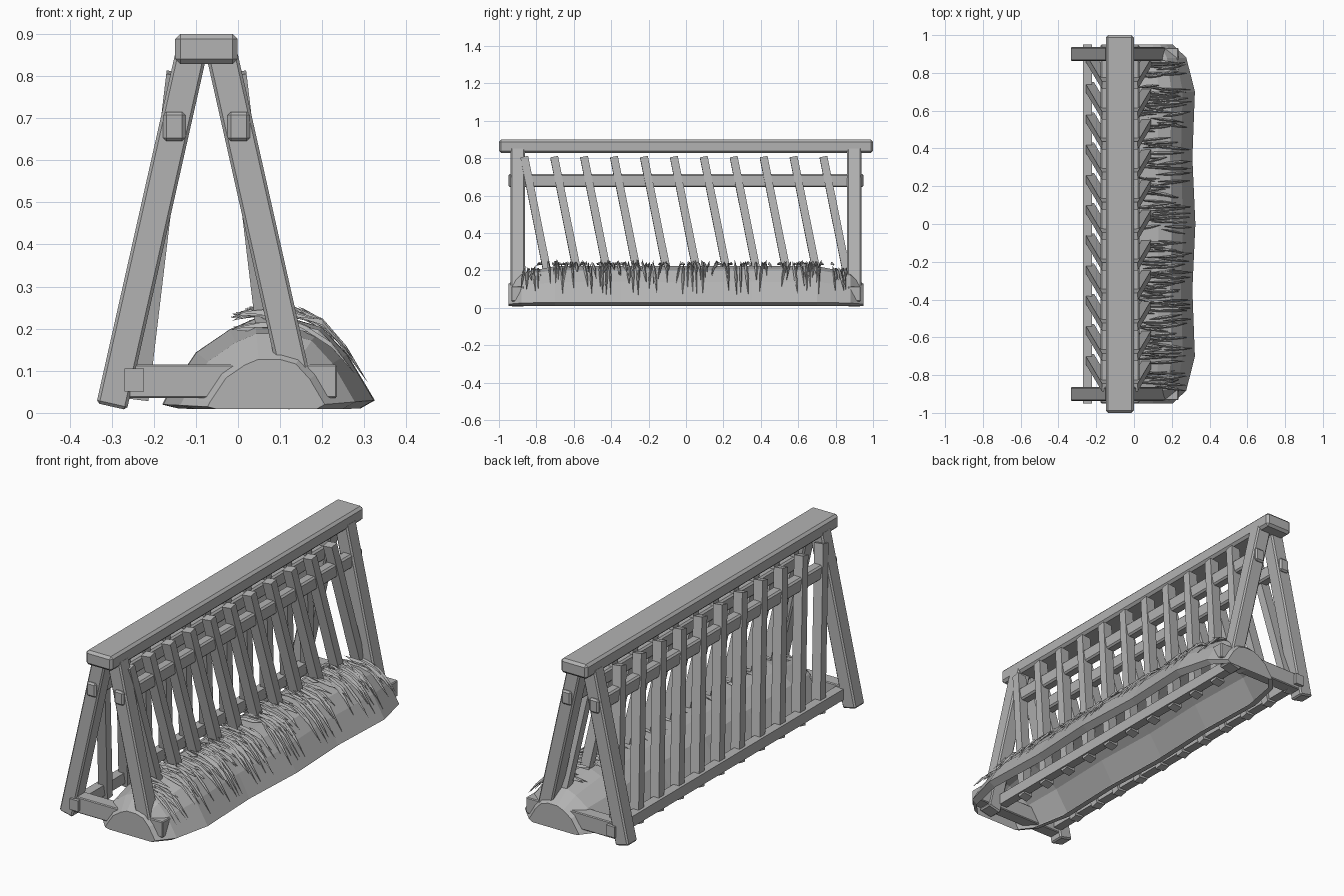
import bpy, bmesh, random
from mathutils import Vector, Matrix

random.seed(4)
if "Cube" in bpy.data.objects:
    bpy.data.objects.remove(bpy.data.objects["Cube"])

GREY = (0.45, 0.45, 0.45, 1)
mat = bpy.data.materials.new("plain grey")
mat.use_nodes = True
mat.diffuse_color = GREY
mat.node_tree.nodes["Principled BSDF"].inputs["Base Color"].default_value = GREY

AXIS = -0.075      # x of the frame's centre line
END = 0.9          # y of the two trestles


def finish(bm, name):
    bmesh.ops.recalc_face_normals(bm, faces=bm.faces)
    mesh = bpy.data.meshes.new(name)
    bm.to_mesh(mesh)
    bm.free()
    mesh.materials.append(mat)
    obj = bpy.data.objects.new(name, mesh)
    bpy.context.scene.collection.objects.link(obj)
    return obj


def beam(name, a, b, wide, deep, bevel=0.0):
    """Square-cut timber from a to b; wide is across x, deep across y or z."""
    a, b = Vector(a), Vector(b)
    w = (b - a).normalized()
    ref = Vector((0, 1, 0)) if abs(w.z) > 0.5 else Vector((0, 0, 1))
    u = ref.cross(w).normalized()
    v = w.cross(u)
    frame = Matrix((u, v, w)).transposed().to_4x4()
    size = Matrix.Diagonal((wide, deep, (b - a).length, 1))
    bm = bmesh.new()
    bmesh.ops.create_cube(bm, size=1, matrix=Matrix.Translation((a + b) / 2) @ frame @ size)
    if bevel:
        bmesh.ops.bevel(bm, geom=bm.edges[:], offset=bevel, segments=1, affect='EDGES')
    return finish(bm, name)


# Ridge beam
beam("ridge_beam", (AXIS, -1, 0.864), (AXIS, 1, 0.864), 0.148, 0.072, 0.012)

for side, label in ((-1, "right"), (1, "left")):
    def at(d, y, z):
        return (AXIS + side * d, y, z)

    # Sloping legs
    for y, where in ((-END, "front"), (END, "back")):
        beam(f"{where}_{label}_leg", at(0.225, y, 0.015), at(0.037, y, 0.85),
             0.074, 0.076, 0.007)
    # Long rails
    beam(f"{label}_upper_rail", at(0.0765, -0.95, 0.68), at(0.0765, 0.95, 0.68),
         0.053, 0.07, 0.008)
    beam(f"{label}_lower_rail", at(0.171, -0.95, 0.078), at(0.171, 0.95, 0.078),
         0.046, 0.054)
    # Leaning slats
    for i in range(11):
        y = -0.865 + i * 0.16
        beam(f"{label}_slat_{i + 1}", at(0.162, y + 0.155, 0.035), at(0.07, y, 0.806),
             0.05, 0.042)

# Cross ties between the feet
for y, where in ((-END, "front"), (END, "back")):
    beam(f"{where}_cross_tie", (-0.26, y, 0.075), (0.235, y, 0.075), 0.066, 0.08, 0.004)

# Hay mound: an open shell lofted through scaled profiles
PROFILE = [(-0.14, 0.01), (-0.18, 0.02), (-0.17, 0.04), (-0.1, 0.145), (-0.02, 0.2),
           (0.04, 0.225), (0.13, 0.225), (0.2, 0.205), (0.26, 0.14), (0.325, 0.03),
           (0.29, 0.01)]
HALF = [(0.95, 0.55, 0.55), (0.88, 0.82, 0.83), (0.7, 0.99, 0.99), (0.35, 0.94, 1.0)]
sections = [(-y, sx, sz) for y, sx, sz in HALF] + [(0, 1, 0.99)] + HALF[::-1]
bm = bmesh.new()
rings = []
for y, sx, sz in sections:
    rings.append([bm.verts.new((0.06 + (x - 0.06) * sx, y, 0.008 + (z - 0.008) * sz))
                  for x, z in PROFILE])
for r, s in zip(rings, rings[1:]):
    for j in range(len(PROFILE) - 1):
        bm.faces.new((r[j], r[j + 1], s[j + 1], s[j]))
bm.faces.new(rings[0])
bm.faces.new(rings[-1])
finish(bm, "hay_mound")


def surface(x):
    """Height of the mound's upper side at x."""
    pts = PROFILE[1:-1]
    for (xa, za), (xb, zb) in zip(pts, pts[1:]):
        if xa <= x <= xb:
            return za + (zb - za) * (x - xa) / (xb - xa)
    return 0.02


# Loose hay blades lying over the mound's open side
bm = bmesh.new()
for _ in range(190):
    y = random.uniform(-0.86, 0.86)
    drift = random.uniform(-0.03, 0.03)
    drop = 0.03 if abs(y) > 0.78 else 0.0
    x0 = random.choice((random.uniform(-0.02, 0.06), random.uniform(0.04, 0.16)))
    x1 = min(x0 + random.uniform(0.1, 0.24), 0.31 - drop)
    half = random.uniform(0.004, 0.009)
    rise = random.uniform(0.015, 0.035)
    path = []
    for k in range(4):
        t = k / 3
        x = x0 + (x1 - x0) * t
        lift = (rise, 0.014, 0.01, 0.014)[k]
        path.append(Vector((x, y + drift * t, surface(x) + lift - drop)))
    first, last = bm.verts.new(path[0]), bm.verts.new(path[3])
    loops = [[bm.verts.new(p + Vector(o)) for o in
              ((0, -half, -0.006), (0, half, -0.006), (0, 0, 0.006))] for p in path[1:3]]
    for j in range(3):
        n = (j + 1) % 3
        bm.faces.new((first, loops[0][j], loops[0][n]))
        bm.faces.new((loops[0][j], loops[1][j], loops[1][n], loops[0][n]))
        bm.faces.new((loops[1][j], last, loops[1][n]))
finish(bm, "hay_blades")
